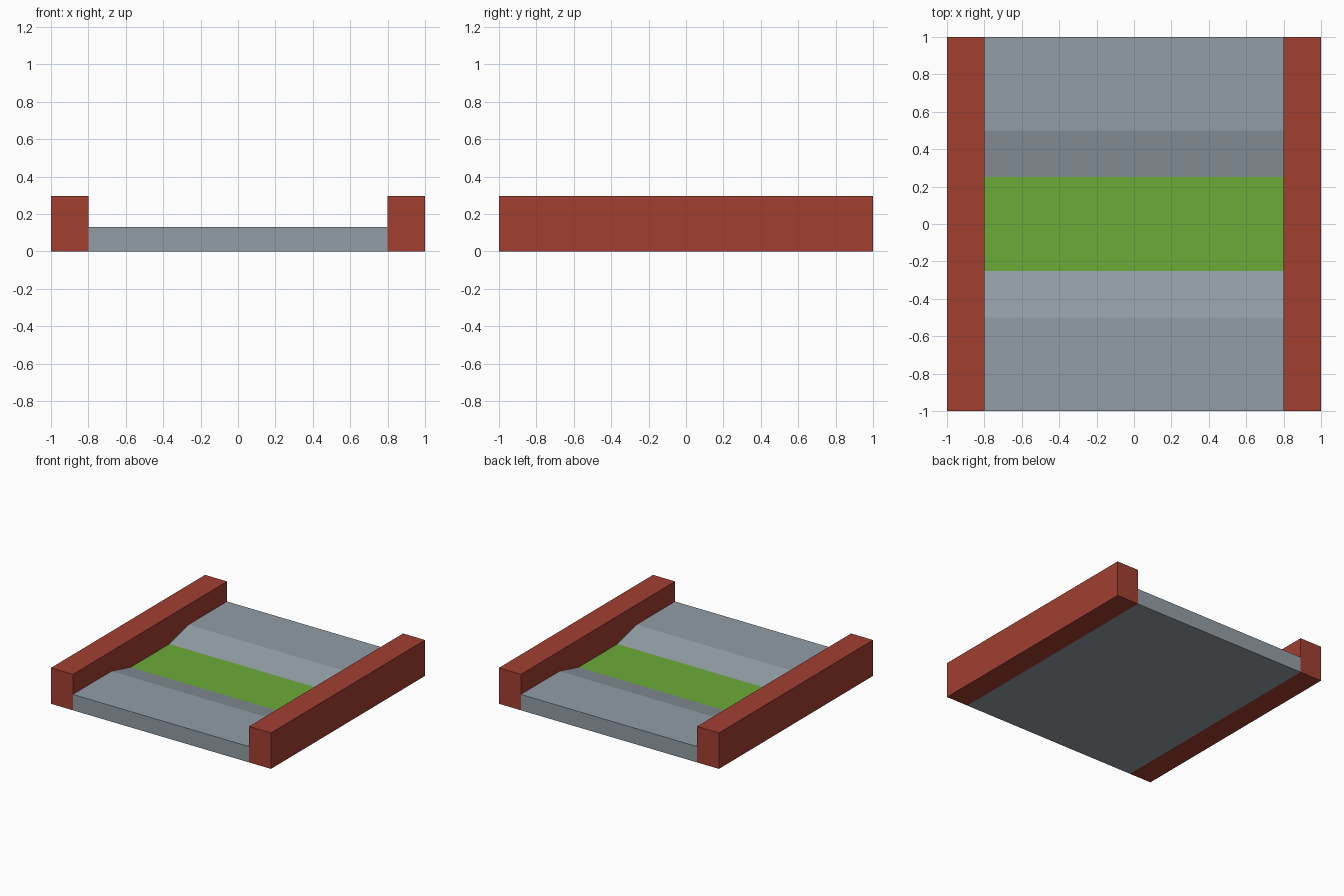
import bpy
import bmesh

if "Cube" in bpy.data.objects:
    bpy.data.objects.remove(bpy.data.objects["Cube"])


def material(name, rgb):
    m = bpy.data.materials.new(name)
    m.diffuse_color = (*rgb, 1)
    m.use_nodes = True
    m.node_tree.nodes["Principled BSDF"].inputs["Base Color"].default_value = m.diffuse_color
    return m


def extrude_along_x(name, profile, x0, x1):
    """Solid made by sweeping a closed (y, z) profile from x0 to x1."""
    bm = bmesh.new()
    face = bm.faces.new([bm.verts.new((x0, y, z)) for y, z in profile])
    swept = bmesh.ops.extrude_face_region(bm, geom=[face])["geom"]
    verts = [g for g in swept if isinstance(g, bmesh.types.BMVert)]
    bmesh.ops.translate(bm, verts=verts, vec=(x1 - x0, 0, 0))
    bmesh.ops.recalc_face_normals(bm, faces=bm.faces)
    mesh = bpy.data.meshes.new(name)
    bm.to_mesh(mesh)
    bm.free()
    obj = bpy.data.objects.new(name, mesh)
    bpy.context.collection.objects.link(obj)
    return obj


red = material("wall_red", (0.36, 0.05, 0.03))
green = material("turf_green", (0.15, 0.40, 0.04))
grey = material("floor_grey", (0.29, 0.34, 0.38))

WALL_X, WALL_H = 0.8, 0.295
FLOOR_H, DIP_H = 0.13, 0.067

# Floor slab with a shallow trough across the middle
floor = extrude_along_x("floor", [
    (-1, 0), (1, 0), (1, FLOOR_H), (0.5, FLOOR_H), (0.25, DIP_H),
    (-0.25, DIP_H), (-0.5, FLOOR_H), (-1, FLOOR_H)], -WALL_X, WALL_X)
floor.data.materials.append(grey)
floor.data.materials.append(green)

# Green turf on the flat bed of the trough
for p in floor.data.polygons:
    if p.normal.z > 0.99 and abs(p.center.y) < 0.1:
        p.material_index = 1

# Side walls
for side, x0, x1 in (("left", -1, -WALL_X), ("right", WALL_X, 1)):
    wall = extrude_along_x(side + "_wall", [
        (-1, 0), (1, 0), (1, WALL_H), (-1, WALL_H)], x0, x1)
    wall.data.materials.append(red)
